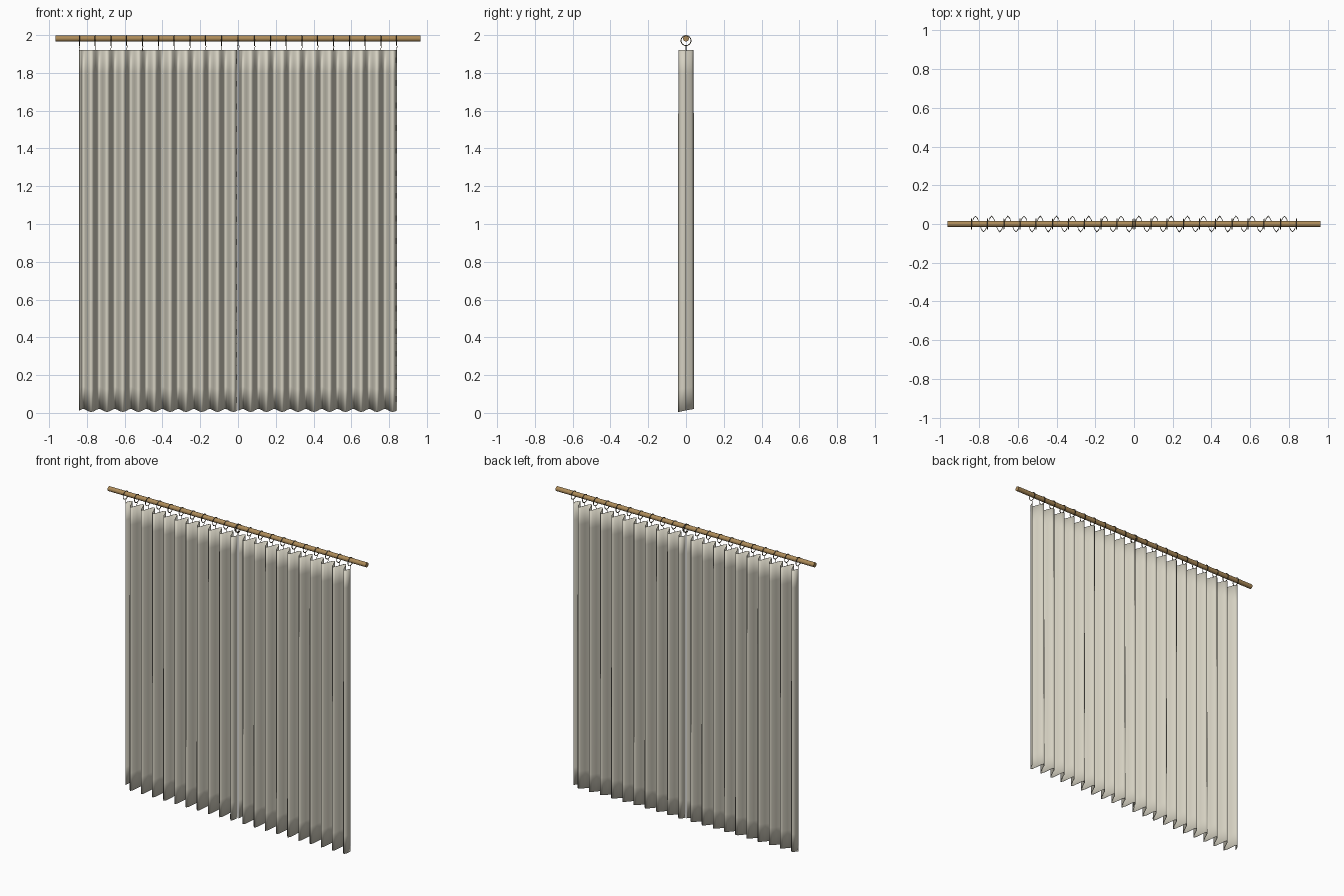
import bpy, bmesh, math
from mathutils import Vector

cube = bpy.data.objects.get("Cube")
if cube:
    bpy.data.objects.remove(cube, do_unlink=True)


def material(name, rgb, rough=0.7):
    mat = bpy.data.materials.new(name)
    mat.use_nodes = True
    color = (*rgb, 1)
    mat.diffuse_color = color
    bsdf = mat.node_tree.nodes["Principled BSDF"]
    bsdf.inputs["Base Color"].default_value = color
    bsdf.inputs["Roughness"].default_value = rough
    return mat


LINEN = material("linen", (0.67, 0.64, 0.54))
WOOD = material("rod wood", (0.42, 0.26, 0.10))
BRONZE = material("dark bronze", (0.12, 0.09, 0.05), 0.4)

FOLDS, STEPS, ROWS = 10, 8, 16      # folds per panel, columns per fold, rows
TOP, HEM = 1.922, 0.013             # heights of the cloth edges
PANELS = {"right_curtain": (-0.84, -0.004), "left_curtain": (0.004, 0.84)}


def curtain(name, x0, x1):
    """Rippled sheet with a scalloped hem, thickened into cloth."""
    bm = bmesh.new()
    grid = []
    cols = FOLDS * STEPS
    for r in range(ROWS + 1):
        t = r / ROWS                # 0 at the hem, 1 at the top
        row = []
        for c in range(cols + 1):
            wave = math.sin(math.tau * c / STEPS)
            x = x0 + (x1 - x0) * c / cols
            y = (0.042 - 0.003 * t) * wave
            z = HEM + (TOP - HEM) * t + 0.008 * wave * (1 - t)
            row.append(bm.verts.new((x, y, z)))
        grid.append(row)
    for a, b in zip(grid, grid[1:]):
        for c in range(cols):
            bm.faces.new((a[c], a[c + 1], b[c + 1], b[c])).smooth = True
    mesh = bpy.data.meshes.new(name)
    bm.to_mesh(mesh)
    bm.free()
    mesh.materials.append(LINEN)
    obj = bpy.data.objects.new(name, mesh)
    bpy.context.collection.objects.link(obj)
    thick = obj.modifiers.new("cloth_thickness", 'SOLIDIFY')
    thick.thickness = 0.003
    thick.offset = 0


def wire(name, points, radius, cyclic=False):
    """Round wire along a path."""
    curve = bpy.data.curves.new(name, 'CURVE')
    curve.dimensions = '3D'
    curve.bevel_depth = radius
    curve.bevel_resolution = 1
    curve.use_fill_caps = True
    spline = curve.splines.new('POLY')
    spline.points.add(len(points) - 1)
    for p, co in zip(spline.points, points):
        p.co = (*co, 1)
    spline.use_cyclic_u = cyclic
    curve.materials.append(BRONZE)
    obj = bpy.data.objects.new(name, curve)
    bpy.context.collection.objects.link(obj)


def circle(center, radius, count):
    """Points of a circle facing along the rod."""
    return [Vector(center) + Vector((0, radius * math.cos(math.tau * i / count),
                                     radius * math.sin(math.tau * i / count)))
            for i in range(count)]


# Wooden rod
bpy.ops.mesh.primitive_cylinder_add(vertices=20, radius=0.0155, depth=1.93,
                                    location=(0, 0, 1.9815),
                                    rotation=(0, math.pi / 2, 0))
rod = bpy.context.object
rod.name = "rod"
rod.data.materials.append(WOOD)
bpy.ops.object.shade_smooth_by_angle()

# Two curtain panels, each hung from a ring and hook at every fold
for name, (x0, x1) in PANELS.items():
    curtain(name, x0, x1)
    for i in range(FOLDS + 1):
        x = x0 + (x1 - x0) * i / FOLDS
        wire(f"{name}_ring_{i}", circle((x, 0, 1.971), 0.0265, 24), 0.0025, True)
        wire(f"{name}_hook_{i}",
             [(x, 0, 1.947), (x + 0.003, 0, 1.940), (x, 0, 1.930), (x, 0, 1.915)],
             0.0016)
